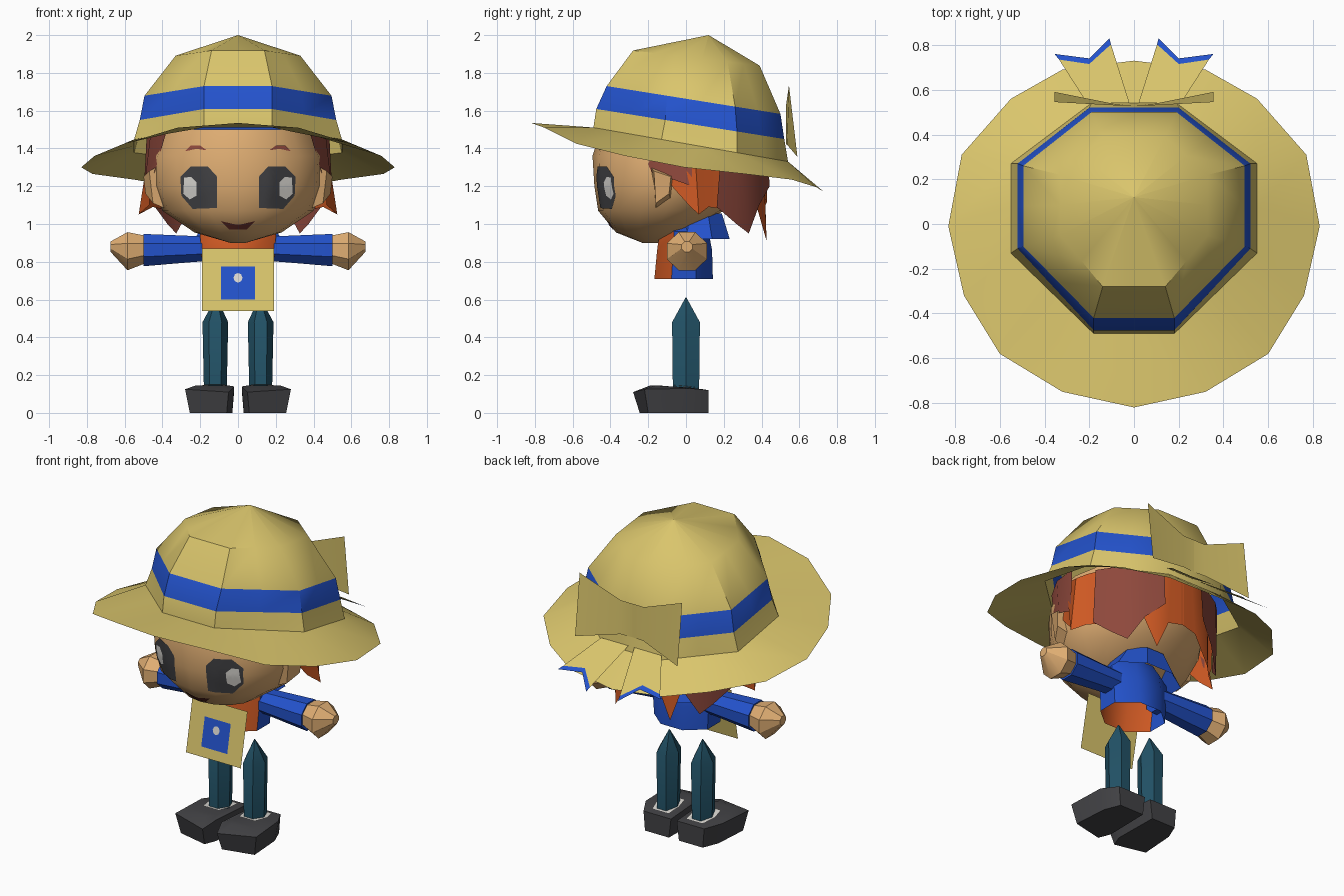
import bpy, bmesh, math
from mathutils import Vector
from mathutils.bvhtree import BVHTree

if "Cube" in bpy.data.objects:
    bpy.data.objects.remove(bpy.data.objects["Cube"])

COLORS = {
    "straw": (.70, .56, .15), "blue": (.017, .085, .60), "skin": (.74, .42, .17),
    "orange_hair": (.62, .10, .017), "brown_hair": (.27, .065, .045),
    "charcoal": (.055, .055, .06), "teal": (.016, .085, .135),
    "white": (.72, .70, .66), "lip": (.12, .025, .02)}
MATS = {}
for key, col in COLORS.items():
    MATS[key] = bpy.data.materials.new(key)
    MATS[key].diffuse_color = (*col, 1)


def make(name, verts, faces, mats, rule=None, angle=40):
    """Mesh object with optional per-face colour rule."""
    me = bpy.data.meshes.new(name)
    me.from_pydata([tuple(v) for v in verts], [], faces)
    ob = bpy.data.objects.new(name, me)
    bpy.context.collection.objects.link(ob)
    for m in mats.split():
        me.materials.append(MATS[m])
    bm = bmesh.new()
    bm.from_mesh(me)
    bmesh.ops.recalc_face_normals(bm, faces=bm.faces)
    bm.to_mesh(me)
    bm.free()
    if rule:
        for p in me.polygons:
            p.material_index = rule(p)
    bpy.ops.object.select_all(action='DESELECT')
    ob.select_set(True)
    bpy.context.view_layer.objects.active = ob
    bpy.ops.object.shade_smooth_by_angle(angle=math.radians(angle))
    return ob


def loft(name, rings, mats, rule=None, angle=40, caps=(True, True)):
    """Skin through rings of equal point count; caps close the ends."""
    n = len(rings[0])
    verts = [p for r in rings for p in r]
    faces = [(k*n+i, k*n+(i+1) % n, (k+1)*n+(i+1) % n, (k+1)*n+i)
             for k in range(len(rings)-1) for i in range(n)]
    if caps[0]:
        faces.append(tuple(range(n)))
    if caps[1]:
        faces.append(tuple(range(len(verts)-n, len(verts))))
    return make(name, verts, faces, mats, rule, angle)


def oval(z, hw, yf, yb, n=8, cy=None, turn=0):
    """Horizontal ring with separate front and back depths."""
    cy = (yf+yb)/2 if cy is None else cy
    out = []
    for i in range(n):
        a = 2*math.pi*(i+turn)/n
        s = math.sin(a)
        out.append((hw*math.cos(a), cy + s*((yb-cy) if s > 0 else (cy-yf)), z))
    return out


def flip(pts, s):
    return [(x*s, y, z) for x, y, z in pts]


# ---- hat: tilted eight-sided crown with band, and a wide brim
def hat_ring(wf, yf, X, ya, yb, wb, yk, zc, slope):
    half = [(0, yf), (wf, yf), ((wf+X)/2, (yf+ya)/2), (X, ya), (X, (ya+yb)/2),
            (X, yb), ((wb+X)/2, (yb+yk)/2), (wb, yk), (0, yk)]
    pts = half + [(-x, y) for x, y in half[-2:0:-1]]
    return [(x, y, zc - slope*y) for x, y in pts]


base = hat_ring(.18, -.49, .55, -.13, .27, .19, .54, 1.425, .175)
crown = [base,
         hat_ring(.18, -.475, .52, -.11, .27, .20, .52, 1.533, .16),
         hat_ring(.18, -.42, .495, -.10, .26, .19, .50, 1.663, .16),
         hat_ring(.14, -.28, .33, -.05, .22, .14, .39, 1.885, .12),
         [(0, .12, 2.0)]*16]
loft("hat_crown", crown, "straw blue", lambda p: 1 if 16 <= p.index < 32 else 0,
     caps=(False, False))
edge = [(0, -.82, 1.535), (.32, -.75, 1.51), (.60, -.58, 1.425), (.76, -.32, 1.36),
        (.83, -.01, 1.30), (.77, .31, 1.265), (.55, .56, 1.235), (.32, .69, 1.195),
        (0, .73, 1.17)]
edge += flip(edge[-2:0:-1], -1)
loft("hat_brim", [base, edge], "straw", caps=(False, False), angle=60)

# ---- bow and trimmed ribbon tails at the back of the hat
for s, side in ((1, "left"), (-1, "right")):
    make("bow_" + side, flip([(0, .53, 1.42), (.08, .535, 1.42), (.355, .59, 1.355),
         (.355, .545, 1.735), (.08, .53, 1.63), (0, .53, 1.63)], s),
         [(0, 1, 4, 5), (1, 2, 3, 4)], "straw")

    def on_slope(x, y):
        return (x*s, y, 1.365 - (y-.54)*.69)
    tail = [on_slope(*p) for p in ((.02, .54), (.21, .54), (.335, .735), (.2, .715),
            (.103, .803), (.355, .76), (.2, .74), (.11, .83))]
    make("ribbon_tail_" + side, tail,
         [(0, 1, 3), (1, 2, 3), (0, 3, 4), (2, 5, 6, 3), (3, 6, 7, 4)],
         "straw blue", lambda p: 1 if p.index > 2 else 0)

# ---- head
head_rings = [oval(z, hw, yf, yb, 16, cy) for z, hw, yf, yb, cy in (
    (.90, .04, -.23, -.15, -.19), (.955, .23, -.37, .0, -.17), (1.07, .40, -.465, .20, -.1),
    (1.2, .45, -.485, .32, -.08), (1.36, .46, -.495, .38, -.06), (1.5, .40, -.45, .38, -.04))]
head = loft("head", head_rings, "skin", angle=60)
tree = BVHTree.FromPolygons([v.co for v in head.data.vertices],
                            [tuple(p.vertices) for p in head.data.polygons])


def face_patch(name, outline, mat, lift):
    """Thin painted shape laid over the front of the head."""
    pts = []
    for i, (x, z) in enumerate(outline):
        x2, z2 = outline[(i+1) % len(outline)]
        pts += [(x+(x2-x)*t/3, z+(z2-z)*t/3) for t in range(3)]
    cx = sum(p[0] for p in pts)/len(pts)
    cz = sum(p[1] for p in pts)/len(pts)
    rings = []
    for f in (1, .75, .5, .25):
        ring = []
        for x, z in pts:
            x, z = cx+(x-cx)*f, cz+(z-cz)*f
            hit = tree.ray_cast(Vector((x, -2, z)), Vector((0, 1, 0)))[0]
            ring.append((x, (hit.y if hit else -.4) - lift, z))
        rings.append(ring)
    loft(name, rings, mat, caps=(False, True), angle=60)


eye = [(.11, 1.25), (.16, 1.305), (.25, 1.305), (.305, 1.25), (.30, 1.15), (.24, 1.08), (.11, 1.085)]
glint = [(.22, 1.22), (.25, 1.25), (.285, 1.245), (.29, 1.16), (.255, 1.13), (.22, 1.15)]
brow = [(.165, 1.39), (.20, 1.415), (.25, 1.415), (.28, 1.385), (.22, 1.398)]
for s, side in ((1, "left"), (-1, "right")):
    for part, shape, mat, lift in (("eye_", eye, "charcoal", .006),
                                   ("eye_glint_", glint, "white", .009),
                                   ("eyebrow_", brow, "brown_hair", .006)):
        face_patch(part + side, [(x*s, z) for x, z in shape], mat, lift)
    # ears
    outer = [(.47, -.17, 1.26), (.505, -.12, 1.22), (.47, -.12, 1.13), (.47, -.08, 1.22)]
    inner = [(.40, -.20, 1.32), (.43, -.06, 1.27), (.40, -.08, 1.13), (.38, -.16, 1.08)]
    outer = [outer[0], outer[3], outer[1], outer[2]]
    outer = [(.47, -.17, 1.28), (.50, -.08, 1.25), (.49, -.09, 1.16), (.45, -.16, 1.11)]
    loft("ear_" + side, [flip(inner, s), flip(outer, s)], "skin", angle=20)
face_patch("mouth", [(-.09, 1.015), (-.03, .998), (.03, .998), (.09, 1.015), (.045, .97), (-.045, .97)],
           "lip", .006)


# ---- hair: overlapping locks hanging from under the hat
def lock(name, a0, a1, lower, mat, s, top=1.42, grow=1.0):
    """Curved sheet between two angles; lower = (angle, z, reach) points of the hem."""
    def pt(a, z, r=1.0):
        a = math.radians(a)
        return (s*.47*r*grow*math.cos(a), .43*r*grow*math.sin(a), z)
    n = len(lower)
    upper = [pt(a0+(a1-a0)*i/(n-1), top) for i in range(n)]
    hem = [pt(*p) for p in lower]
    make(name, upper+hem, [(i, i+1, n+i+1, n+i) for i in range(n-1)], mat, angle=30)


for s, side in ((1, "left"), (-1, "right")):
    lock("sideburn_" + side, -38, 4, [(-24, 1.27, 1.0), (-10, 1.24, 1.03), (4, 1.2, 1.03)],
         "brown_hair", s, 1.48, 1.03)
    lock("side_lock_" + side, -16, 28, [(-10, 1.2, 1.0), (2, 1.1, 1.0), (8, 1.05, 1.13),
         (16, 1.09, 1.0), (28, 1.08, .98)], "orange_hair", s)
    lock("long_lock_" + side, 25, 74, [(22, 1.09, .97), (38, 1.0, .97), (48, .95, 1.0),
         (60, 1.1, 1.0), (74, 1.2, 1.03)], "brown_hair", s, grow=1.04)
    lock("back_lock_" + side, 62, 91, [(60, 1.1, 1.0), (68, .91, 1.07), (78, 1.1, 1.0),
         (91, 1.12, 1.0)], "orange_hair", s)

# ---- torso with orange shirt front, collar
loft("torso", [oval(.71, .20, -.18, .155, 8, None, .5), oval(.86, .21, -.165, .15, 8, None, .5),
               oval(.96, .22, -.15, .13, 8, None, .5), oval(1.03, .12, -.10, .10, 8, None, .5)],
     "blue orange_hair", lambda p: 1 if p.normal.y < -.5 and p.center.z < .95 else 0,
     caps=(False, True))
loft("collar", [oval(.92, .25, -.10, .245, 8, None, .5), oval(1.055, .15, -.07, .20, 8, None, .5)],
     "blue", caps=(False, True), angle=20)


# ---- hanging bib with pocket and emblem, on a forward-leaning plane
def bib(name, pts, mat, lift):
    make(name, [(x, -.165 - (.87-z)*.2 - lift, z) for x, z in pts], [tuple(range(len(pts)))], mat)


def rect(w, z0, z1):
    return [(-w, z0), (w, z0), (w, z1), (-w, z1)]


bib("bib", rect(.19, .54, .87), "straw", .012)
bib("pocket", rect(.09, .60, .775), "blue", .016)
bib("emblem", [(.024*math.cos(i*math.pi/4), .715+.026*math.sin(i*math.pi/4)) for i in range(8)],
    "white", .020)


# ---- arms, hands, legs, shoes
def hoop(x, zc, ry, rz, s, n=8):
    """Rounded square ring facing sideways."""
    out = []
    for i in range(n):
        a = 2*math.pi*(i+.5)/n
        out.append((x*s, .005+ry*1.05*math.cos(a), zc+rz*1.05*math.sin(a)))
    return out


for s, side in ((1, "left"), (-1, "right")):
    loft("sleeve_" + side, [hoop(.15, .87, .075, .07, s), hoop(.22, .868, .08, .07, s),
                            hoop(.50, .862, .095, .088, s)], "blue")
    loft("hand_" + side, [hoop(.49, .865, .08, .075, s), hoop(.585, .856, .11, .104, s),
                          hoop(.675, .88, .03, .028, s)], "skin", angle=30)

    def leg_ring(z, cx, r, ry):
        return [(s*(cx+r*math.cos(math.pi*i/3)), ry*math.sin(math.pi*i/3), z) for i in range(6)]
    loft("leg_" + side, [leg_ring(.10, .12, .06, .08), leg_ring(.48, .12, .068, .085),
                         leg_ring(.61, .115, .003, .003)], "teal", angle=35)
    sole = [(.035, .12), (.20, .12), (.24, .02), (.255, -.20), (.06, -.245), (.03, -.17)]
    rim = [(.02, .12, .12), (.21, .12, .12), (.265, .02, .13), (.28, -.22, .125),
           (.05, -.28, .11), (.02, -.19, .14)]
    crest = [(.05, .09, .125), (.18, .09, .125), (.22, .01, .135), (.225, -.16, .145),
             (.09, -.19, .145), (.05, -.14, .145)]
    loft("shoe_" + side, [flip([(x, y, 0) for x, y in sole], s), flip(rim, s), flip(crest, s)],
         "charcoal", angle=25)
    make("sock_" + side, flip([(.06, .085, .131), (.175, .085, .131), (.20, .0, .142),
         (.18, -.09, .149), (.07, -.09, .149), (.05, .0, .142)], s), [tuple(range(6))], "white")

for m in bpy.data.materials:
    if m.users and not m.is_grease_pencil:
        m.use_nodes = True
        m.node_tree.nodes["Principled BSDF"].inputs["Base Color"].default_value = m.diffuse_color
